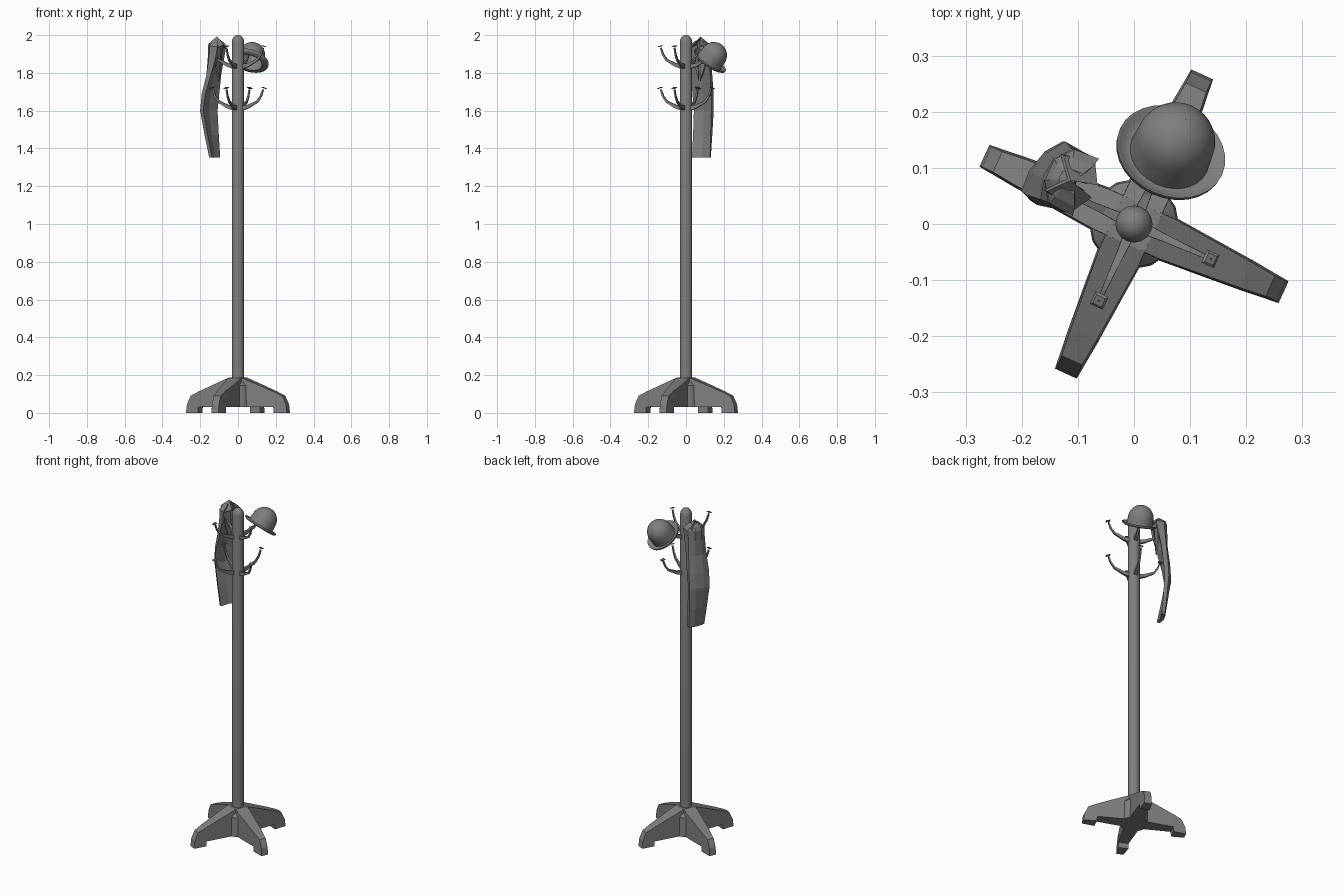
import bpy, bmesh, math
from mathutils import Vector, Matrix

if "Cube" in bpy.data.objects:
    bpy.data.objects.remove(bpy.data.objects["Cube"], do_unlink=True)

grey = bpy.data.materials.new("mid_grey")
grey.use_nodes = True
colour = (0.21, 0.21, 0.21, 1)
grey.diffuse_color = colour
grey.node_tree.nodes["Principled BSDF"].inputs["Base Color"].default_value = colour

LEG_ANGLE = math.radians(-24.5)


def loft(name, rings, matrix=Matrix(), smooth=None, closed=False):
    """Skin a list of equal-length rings, capping the ends unless closed."""
    bm = bmesh.new()
    rows = [[bm.verts.new(p) for p in ring] for ring in rings]
    n = len(rows[0])
    pairs = list(zip(rows, rows[1:]))
    if closed:
        pairs.append((rows[-1], rows[0]))
    else:
        bm.faces.new(rows[0][::-1])
        bm.faces.new(rows[-1])
    for a, b in pairs:
        for i in range(n):
            j = (i + 1) % n
            bm.faces.new((a[i], a[j], b[j], b[i]))
    bmesh.ops.recalc_face_normals(bm, faces=bm.faces)
    mesh = bpy.data.meshes.new(name)
    bm.to_mesh(mesh)
    bm.free()
    mesh.materials.append(grey)
    obj = bpy.data.objects.new(name, mesh)
    obj.matrix_world = matrix
    bpy.context.collection.objects.link(obj)
    if smooth:
        bpy.ops.object.select_all(action='DESELECT')
        obj.select_set(True)
        bpy.context.view_layer.objects.active = obj
        bpy.ops.object.shade_smooth_by_angle(angle=math.radians(smooth))
    return obj


def lathe(name, profile, sides, matrix=Matrix(), smooth=40, closed=False):
    rings = [[(r * math.cos(math.tau * i / sides), r * math.sin(math.tau * i / sides), z)
              for i in range(sides)] for r, z in profile]
    return loft(name, rings, matrix, smooth, closed)


# Pole with rounded cap, and the hub between the feet
lathe("pole", [(0.033, 0.1), (0.033, 1.965), (0.03, 1.98), (0.018, 1.996), (0.006, 2.0)], 16)
lathe("base_hub", [(0.08, 0.03), (0.077, 0.145), (0.036, 0.186)], 16, smooth=30)


# Base legs: distance, lower half width, upper half width, bottom, top
LEG = [(0, 0.041, 0.038, 0.03, 0.187), (0.035, 0.041, 0.038, 0.03, 0.187),
       (0.065, 0.041, 0.038, 0.03, 0.175), (0.218, 0.029, 0.025, 0.03, 0.113),
       (0.22, 0.029, 0.025, 0, 0.112), (0.267, 0.024, 0.02, 0, 0.09),
       (0.288, 0.022, 0.02, 0, 0.045), (0.293, 0.021, 0.02, 0, 0.004)]

# Hooks: distance, height, half width, half thickness
HOOK = [(0.02, 0.012, 0.010, 0.013), (0.06, 0.022, 0.007, 0.009),
        (0.112, 0.048, 0.005, 0.006), (0.134, 0.078, 0.004, 0.005),
        (0.146, 0.112, 0.004, 0.004)]


def hook_rings():
    rings = []
    for i, (r, z, w, t) in enumerate(HOOK):
        a, b = HOOK[max(i - 1, 0)], HOOK[min(i + 1, len(HOOK) - 1)]
        tangent = Vector((b[0] - a[0], 0, b[1] - a[1])).normalized()
        up = Vector((-tangent.z, 0, tangent.x)) * t
        side, c = Vector((0, w, 0)), Vector((r, 0, z))
        rings.append([c - side - up, c + side - up, c + side + up, c - side + up])
    return rings


KNOB = [(-0.004, 0.005), (0.002, 0.009), (0.012, 0.009), (0.018, 0.006)]
for k in range(4):
    turn = Matrix.Rotation(LEG_ANGLE + k * math.pi / 2, 4, 'Z')
    loft(f"base_leg_{k + 1}",
         [[(r, -wb, zb), (r, wb, zb), (r, wt, zt), (r, -wt, zt)]
          for r, wb, wt, zb, zt in LEG], turn)
    for tier, height in (("lower", 1.6), ("upper", 1.82)):
        place = Matrix.Translation((0, 0, height)) @ turn
        loft(f"{tier}_hook_{k + 1}", hook_rings(), place)
        tip = place @ Matrix.Translation((0.148, 0, 0.114)) @ Matrix.Rotation(0.3, 4, 'Y')
        lathe(f"{tier}_hook_knob_{k + 1}", KNOB, 4,
              tip @ Matrix.Rotation(math.pi / 4, 4, 'Z'), smooth=None)

# Hat: hollow dome with a curled brim, tipped outward
crown, inside = [], []
for i in range(9):
    a = math.pi / 2 * i / 8.3
    crown.append((0.071 * math.cos(a), 0.045 + 0.074 * math.sin(a)))
    inside.append((0.066 * math.cos(a), 0.042 + 0.070 * math.sin(a)))
hat_profile = ([(0.094, 0.014), (0.085, 0.006), (0.073, 0.006)] + crown + [(0.0005, 0.119)]
               + [(0.0005, 0.112)] + inside[::-1]
               + [(0.067, 0), (0.088, 0), (0.099, 0.008), (0.1, 0.016)])
hat_place = (Matrix.Translation((0.062, 0.12, 1.855))
             @ Matrix.Rotation(math.radians(65.5), 4, 'Z')
             @ Matrix.Rotation(math.radians(38), 4, 'Y'))
lathe("hat", hat_profile, 28, hat_place, smooth=50, closed=True)

# Hanging coat: local x points away from the pole, local y runs across the coat
coat_place = Matrix.Rotation(LEG_ANGLE + math.pi, 4, 'Z')
# height, outward offset, half width, half depth, twist in degrees
COAT = [(1.352, 0.152, 0.052, 0.014, 0), (1.47, 0.17, 0.055, 0.016, -8),
        (1.6, 0.187, 0.06, 0.018, -15), (1.69, 0.178, 0.062, 0.02, -12),
        (1.79, 0.16, 0.057, 0.022, -4), (1.88, 0.147, 0.055, 0.031, 0),
        (1.94, 0.141, 0.056, 0.036, 0), (1.958, 0.139, 0.04, 0.03, 0),
        (1.972, 0.137, 0.02, 0.018, 0)]
OUTLINE = [(-1, -1), (-0.45, 0), (-1, 1), (0.3, 0.95), (1, 0.35), (1, -0.4), (0.3, -0.95)]
rings = []
for z, d, h, t, deg in COAT:
    spin = Matrix.Rotation(math.radians(deg), 3, 'Z')
    # local y is reversed by the half turn, so the coat centre sits at negative y
    rings.append([Vector((d, -0.024, z)) + spin @ Vector((x * t, y * h, 0)) for x, y in OUTLINE])
loft("coat", rings, coat_place)

# Coat collar and lapels: thin folded wedges around the neck
for side, label in ((-1, "left"), (1, "right")):
    outer = [(0.135, 0.0, 1.992), (0.165, 0.035, 1.955), (0.11, 0.05, 1.935), (0.088, 0.012, 1.95)]
    lapel = [(0.105, 0.006, 1.95), (0.112, 0.046, 1.93), (0.122, 0.03, 1.84), (0.118, 0.004, 1.76)]
    for part, pts in (("collar", outer), ("lapel", lapel)):
        top = [Vector((x, side * y - 0.024, z)) for x, y, z in pts]
        under = [p + Vector((0.006, 0, -0.008)) for p in top]
        loft(f"coat_{part}_{label}", [under, top], coat_place)
